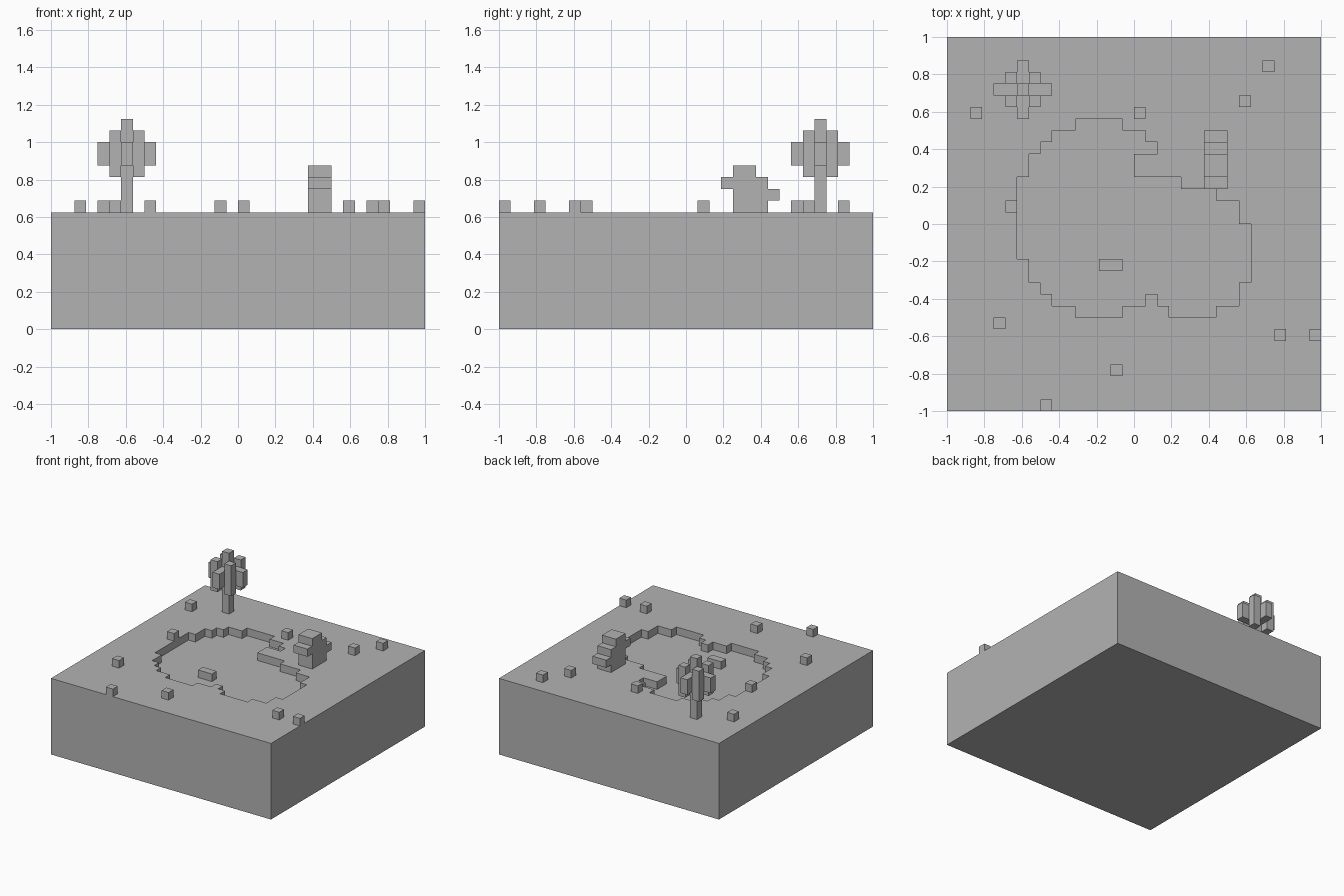
import bpy, bmesh, math
from mathutils import Vector

cube = bpy.data.objects.get("Cube")
if cube:
    bpy.data.objects.remove(cube, do_unlink=True)

N = 32            # cells along each side
U = 2 / N         # size of one cell
TOP = 10          # ground level in cells

grey = bpy.data.materials.new("plain_grey")
grey.use_nodes = True
colour = (0.45, 0.45, 0.45, 1)
grey.diffuse_color = colour
grey.node_tree.nodes["Principled BSDF"].inputs["Base Color"].default_value = colour


def finish(name, bm):
    """Merge flat areas and turn the mesh into an object."""
    bmesh.ops.dissolve_limit(bm, angle_limit=math.radians(1),
                             verts=bm.verts[:], edges=bm.edges[:])
    bmesh.ops.recalc_face_normals(bm, faces=bm.faces[:])
    mesh = bpy.data.meshes.new(name)
    bm.to_mesh(mesh)
    bm.free()
    mesh.materials.append(grey)
    obj = bpy.data.objects.new(name, mesh)
    bpy.context.collection.objects.link(obj)
    return obj


def box(name, x, y, z):
    """Box from (start, end) cell ranges on each axis."""
    bm = bmesh.new()
    bmesh.ops.create_cube(bm, size=1)
    for v in bm.verts:
        a, b, c = (r[1] if k > 0 else r[0] for k, r in zip(v.co, (x, y, z)))
        v.co = Vector((a * U - 1, b * U - 1, c * U))
    return finish(name, bm)


# Pond rows: first row, last row, first column, end column
pond = [(8, 8, 11, 15), (8, 8, 19, 23), (9, 9, 9, 17), (9, 9, 18, 25),
        (10, 10, 8, 25), (11, 12, 7, 26), (13, 15, 6, 26), (16, 17, 6, 25),
        (18, 18, 6, 23), (19, 19, 6, 20), (20, 21, 7, 16), (22, 22, 8, 18),
        (23, 23, 9, 17), (24, 24, 11, 15)]


def in_pond(face):
    c = face.calc_center_median()
    i, j = math.floor((c.x + 1) / U), math.floor((c.y + 1) / U)
    return any(a <= j <= b and s <= i < e for a, b, s, e in pond)


# Ground block with the sunken pond
bm = bmesh.new()
bmesh.ops.create_grid(bm, x_segments=N, y_segments=N, size=1)
bmesh.ops.translate(bm, verts=bm.verts[:], vec=(0, 0, TOP * U))
rim = [e for e in bm.edges if e.is_boundary]
water = [f for f in bm.faces if in_pond(f)]
ext = bmesh.ops.extrude_face_region(bm, geom=water)["geom"]
bmesh.ops.translate(bm, vec=(0, 0, -U),
                    verts=[g for g in ext if isinstance(g, bmesh.types.BMVert)])
old = [f for f in water if f.is_valid]
if old:
    bmesh.ops.delete(bm, geom=old, context="FACES")
side = bmesh.ops.extrude_edge_only(bm, edges=rim)["geom"]
for g in side:
    if isinstance(g, bmesh.types.BMVert):
        g.co.z = 0
bmesh.ops.holes_fill(bm, edges=[e for e in bm.edges if e.is_boundary], sides=0)
finish("ground_block", bm)

# Small block lying in the pond
box("pond_block", (13, 15), (12, 13), (TOP - 1, TOP))

# Stepped rock beside the pond, one slab per layer
for k, span in enumerate([(20, 23), (20, 24), (19, 23), (20, 22)]):
    box(f"rock_layer_{k + 1}", (22, 24), span, (TOP + k, TOP + k + 1))

# Tree: trunk, crossing branches and four corner leaf columns
tx, ty = 6, 27
box("tree_trunk", (tx, tx + 1), (ty, ty + 1), (TOP, 18))
for s in (-1, 1):
    reach = (-2, 0) if s < 0 else (1, 3)
    box("branch_x", (tx + reach[0], tx + reach[1]), (ty, ty + 1), (14, 16))
    box("branch_y", (tx, tx + 1), (ty + reach[0], ty + reach[1]), (14, 16))
    for t in (-1, 1):
        box("leaf_column", (tx + s, tx + s + 1), (ty + t, ty + t + 1), (13, 17))

# Scattered small plants
for x, y in [(27, 29), (25, 26), (16, 25), (2, 25), (5, 17), (4, 7),
             (14, 3), (8, 0), (28, 6), (31, 6)]:
    box("small_plant", (x, x + 1), (y, y + 1), (TOP, TOP + 1))
